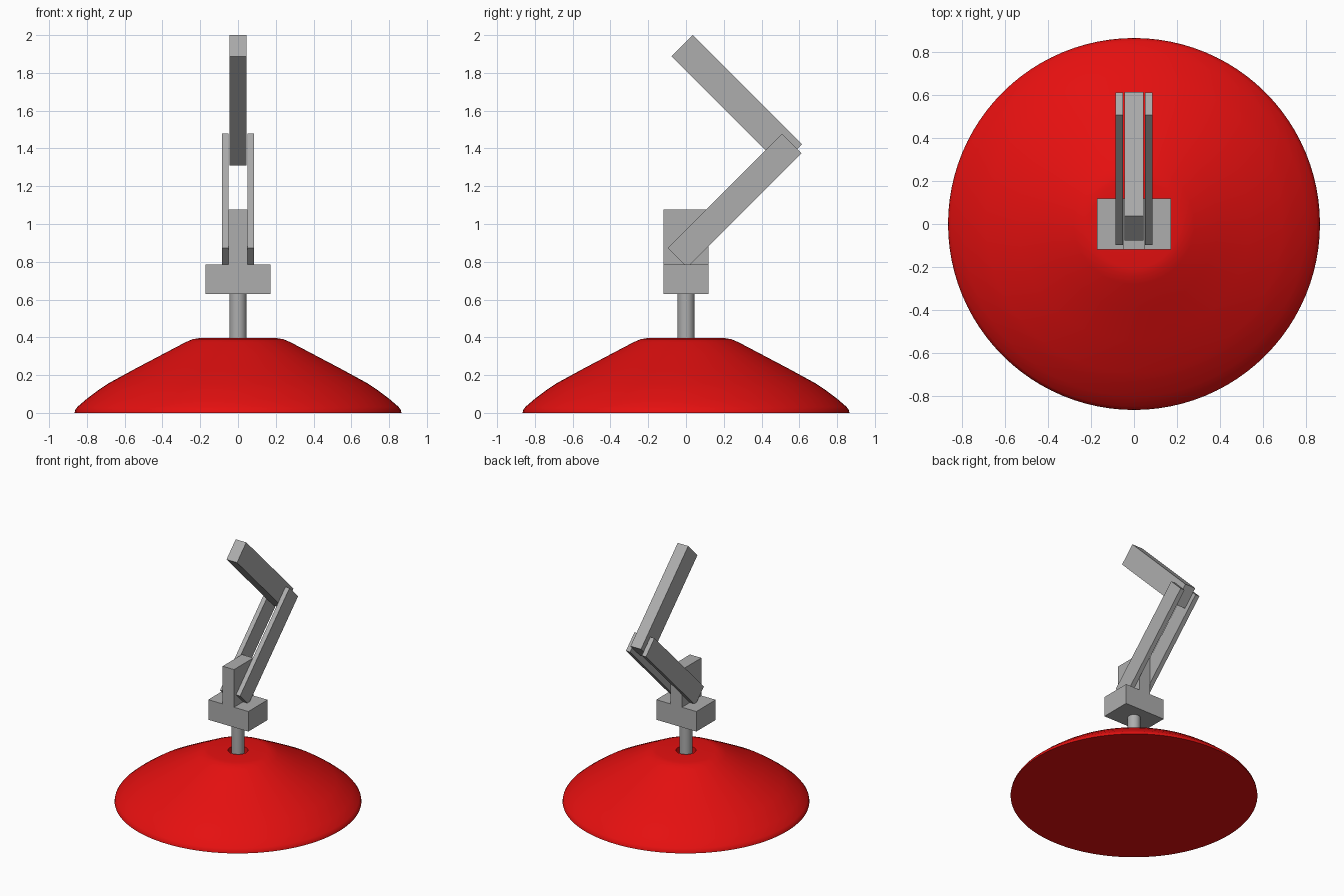
import bpy, bmesh, math

if "Cube" in bpy.data.objects:
    bpy.data.objects.remove(bpy.data.objects["Cube"])


def material(name, rgb):
    m = bpy.data.materials.new(name)
    m.diffuse_color = (*rgb, 1)
    m.use_nodes = True
    m.node_tree.nodes["Principled BSDF"].inputs["Base Color"].default_value = m.diffuse_color
    return m


RED = material("red", (0.78, 0.005, 0.005))
GREY = material("grey", (0.42, 0.42, 0.42))


def finish(name, bm, mat, smooth=None):
    bmesh.ops.recalc_face_normals(bm, faces=bm.faces)
    me = bpy.data.meshes.new(name)
    bm.to_mesh(me)
    bm.free()
    me.materials.append(mat)
    ob = bpy.data.objects.new(name, me)
    bpy.context.collection.objects.link(ob)
    if smooth:
        bpy.ops.object.select_all(action='DESELECT')
        bpy.context.view_layer.objects.active = ob
        ob.select_set(True)
        bpy.ops.object.shade_smooth_by_angle(angle=math.radians(smooth))
    return ob


def lathe(name, profile, mat, steps=96, smooth=40):
    """Revolve (radius, z) points around z; closes both ends on the axis."""
    bm = bmesh.new()
    verts = [bm.verts.new((r, 0, z)) for r, z in profile]
    edges = [bm.edges.new(p) for p in zip(verts, verts[1:])]
    bmesh.ops.spin(bm, geom=verts + edges, axis=(0, 0, 1), cent=(0, 0, 0),
                   angle=2 * math.pi, steps=steps)
    bmesh.ops.remove_doubles(bm, verts=bm.verts, dist=1e-5)
    return finish(name, bm, mat, smooth)


def box(name, centre, size, tilt=0):
    """Box, optionally tilted about x (degrees)."""
    bm = bmesh.new()
    bmesh.ops.create_cube(bm, size=1)
    bmesh.ops.scale(bm, vec=size, verts=bm.verts)
    ob = finish(name, bm, GREY)
    ob.location = centre
    ob.rotation_euler.x = math.radians(tilt)
    return ob


# Domed base with a flat top and a socket for the post
lathe("base", [(0, 0), (0.865, 0), (0.862, 0.015), (0.85, 0.032), (0.80, 0.075),
               (0.74, 0.12), (0.69, 0.154), (0.54, 0.236), (0.39, 0.315),
               (0.28, 0.373), (0.24, 0.39), (0.205, 0.396), (0.07, 0.396),
               (0.07, 0.25), (0, 0.25)], RED)

# Swivel post
lathe("post", [(0, 0.25), (0.045, 0.25), (0.045, 0.64), (0, 0.64)], GREY, steps=32)

# Shoulder block and upright
box("shoulder_block", (0, 0, 0.708), (0.343, 0.237, 0.155))
box("shoulder_upright", (0, 0, 0.93), (0.098, 0.237, 0.294))

# Lower arm: a pair of rails leaning back
for side, sx in (("left", -1), ("right", 1)):
    box("lower_arm_" + side, (sx * 0.068, 0.2575, 1.124), (0.035, 0.855, 0.147), 45)

# Upper arm: single bar leaning forward between the rails
box("upper_arm", (0, 0.269, 1.655), (0.09, 0.817, 0.16), -45)
